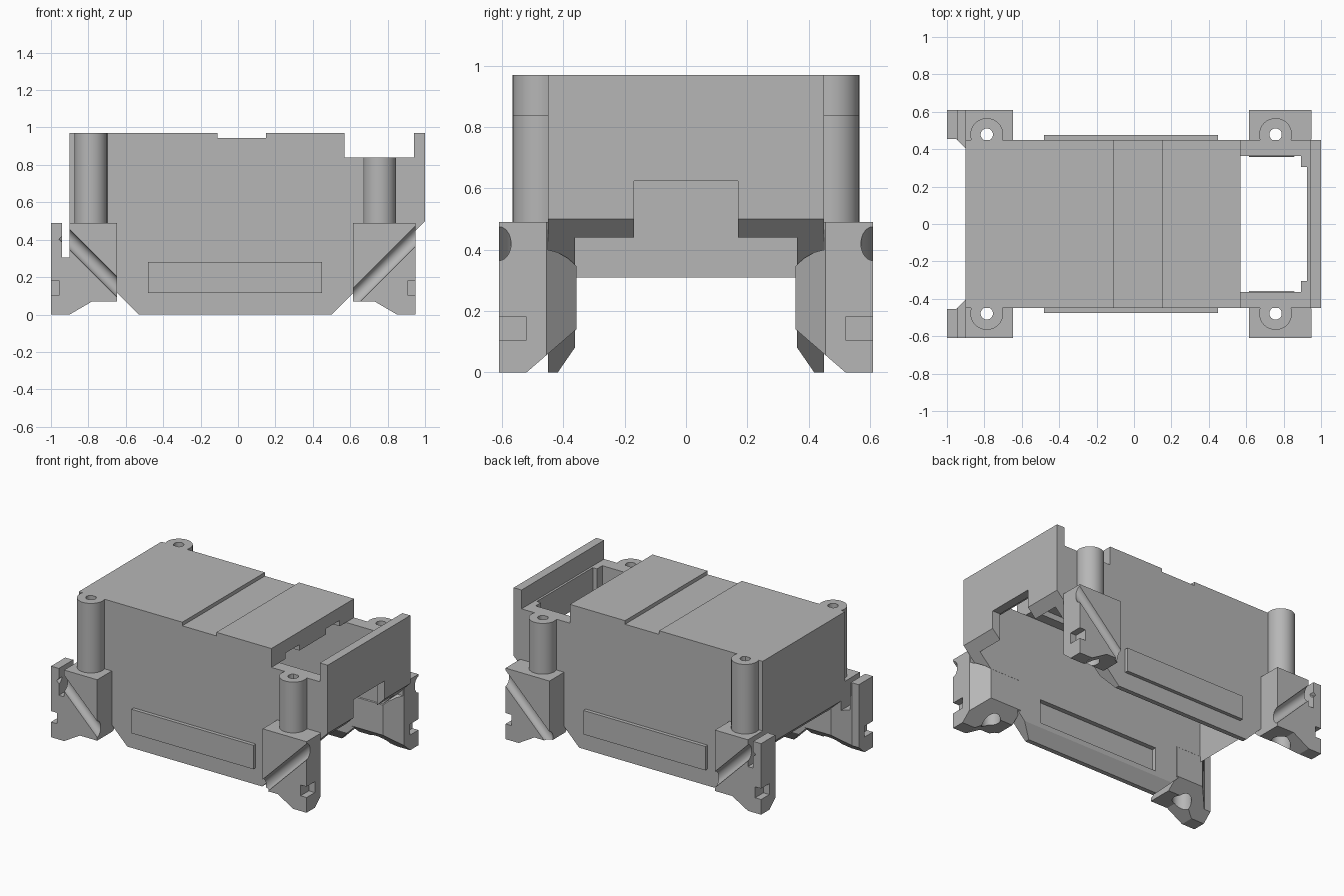
import bpy, bmesh, math
from mathutils import Matrix, Vector

cube = bpy.data.objects.get("Cube")
if cube:
    bpy.data.objects.remove(cube, do_unlink=True)

grey = bpy.data.materials.new("plain grey")
grey.use_nodes = True
GREY = (0.47, 0.47, 0.47, 1)
grey.diffuse_color = GREY
grey.node_tree.nodes["Principled BSDF"].inputs["Base Color"].default_value = GREY


def make(name, bm):
    bmesh.ops.recalc_face_normals(bm, faces=bm.faces)
    mesh = bpy.data.meshes.new(name)
    bm.to_mesh(mesh)
    bm.free()
    mesh.materials.append(grey)
    obj = bpy.data.objects.new(name, mesh)
    bpy.context.collection.objects.link(obj)
    return obj


def prism(name, axis, points, a, b):
    """Extrude a 2D outline along an axis from a to b."""
    place = {"X": lambda u, v, t: (t, u, v),
             "Y": lambda u, v, t: (u, t, v),
             "Z": lambda u, v, t: (u, v, t)}[axis]
    bm = bmesh.new()
    face = bm.faces.new([bm.verts.new(place(u, v, a)) for u, v in points])
    new = bmesh.ops.extrude_face_region(bm, geom=[face])["geom"]
    shift = Vector(place(0, 0, b - a))
    bmesh.ops.translate(bm, vec=shift, verts=[g for g in new if isinstance(g, bmesh.types.BMVert)])
    return make(name, bm)


def box(name, x0, x1, y0, y1, z0, z1):
    return prism(name, "Z", [(x0, y0), (x1, y0), (x1, y1), (x0, y1)], z0, z1)


def rod(name, p, q, radius):
    p, q = Vector(p), Vector(q)
    turn = (q - p).to_track_quat("Z", "Y").to_matrix().to_4x4()
    bm = bmesh.new()
    bmesh.ops.create_cone(bm, cap_ends=True, segments=32, radius1=radius, radius2=radius,
                          depth=(q - p).length, matrix=Matrix.Translation((p + q) / 2) @ turn)
    return make(name, bm)


def finish(obj, cutters=(), mirror=False):
    """Cut the part, mirror it front to back if asked, and shade it."""
    for c in cutters:
        m = obj.modifiers.new("cut", "BOOLEAN")
        m.operation, m.solver, m.object = "DIFFERENCE", "EXACT", c
        c.hide_render = True
    if mirror:
        m = obj.modifiers.new("mirror", "MIRROR")
        m.use_axis = (False, True, False)
        m.use_mirror_merge = False
    bpy.context.view_layer.update()
    done = bpy.data.meshes.new_from_object(obj.evaluated_get(bpy.context.evaluated_depsgraph_get()))
    obj.modifiers.clear()
    obj.data = done
    for c in cutters:
        bpy.data.objects.remove(c, do_unlink=True)
    bpy.ops.object.select_all(action="DESELECT")
    obj.select_set(True)
    bpy.context.view_layer.objects.active = obj
    bpy.ops.object.shade_smooth_by_angle(angle=math.radians(30))


# Hollow body with sloped ends, a stepped top and an open bottom
INNER = 0.363
body = prism("body_shell", "Y", [
    (-0.53, 0), (-0.9, 0.37), (-0.9, 0.97), (-0.11, 0.97), (-0.11, 0.945),
    (0.15, 0.945), (0.15, 0.97), (0.57, 0.97), (0.57, 0.84), (0.94, 0.84),
    (0.94, 0.97), (1, 0.97), (1, 0.5), (0.5, 0)], -0.45, 0.45)
cuts = [
    prism("cavity", "Y", [(-0.84, -0.1), (-0.84, 0.84), (0.57, 0.84), (0.57, 0.9), (0.893, 0.9),
                          (0.893, 0.63), (0.94, 0.63), (0.94, -0.1)], -INNER, INNER),
    box("end_slot", 0.8, 0.925, -0.305, 0.305, 0.5, 0.9),
    box("end_notch", 0.88, 1.1, -0.17, 0.17, 0.3, 0.625),
]
for s in (-1, 1):
    cuts.append(box("lid_channel", 0.3, 0.6, s * 0.22 - 0.075, s * 0.22 + 0.075, 0.8, 0.88))
    cuts.append(box("inner_recess", -0.48, 0.45, s * 0.375 - 0.02, s * 0.375 + 0.02, 0.115, 0.28))
    cuts.append(prism("bottom_bevel", "X", [(s * 0.3, 0.08), (s * INNER, 0.08),
                                            (s * 0.425, -0.01), (s * 0.3, -0.01)], -1, 1))
finish(body, cuts)

# Raised side panels
finish(box("side_panel", -0.48, 0.45, 0.449, 0.475, 0.115, 0.28), mirror=True)


# Corner brackets with screw posts; s is the end of the body they belong to
def corner(name, s, outer, inner, post_x, post_top, drop):
    py = 0.478
    bracket = prism(name + "_bracket", "Y", [(s * x, z) for x, z in (
        (outer, 0), (outer, 0.49), (inner, 0.49), (inner, 0.07),
        (outer - 0.22, 0.07), (outer - 0.1, 0))], 0.358, 0.61)
    reach = 0.93 if outer > 0.96 else 1.1
    g = lambda x: (s * x, 0.61, x - drop)
    cuts = [
        # rounded inner shoulder
        prism("shoulder", "X", [(0.3, 0.6), (0.45, 0.6), (0.45, 0.4), (0.42, 0.392),
                                (0.385, 0.372), (0.35, 0.34), (0.3, 0.34)], -1.1, 1.1),
        # sloped underside
        prism("underside", "X", [(0.3, -0.1), (0.3, 0.19), (0.358, 0.14),
                                 (0.52, 0), (0.52, -0.1)], -1.1, 1.1),
        # angled inner corner
        prism("inner_corner", "Z", [(s * x, y) for x, y in (
            (1.1, 0.3), (1.1, 0.455), (0.95, 0.455), (0.855, 0.358), (0.855, 0.3))], -0.1, 0.6),
        # diagonal groove, locating notch and screw hole
        rod("groove", g(0.5), g(reach), 0.039),
        box("notch", s * (outer - 0.045), s * (outer + 0.1), 0.52, 0.7, 0.105, 0.18),
        rod("screw_hole", (s * post_x, py, -0.1), (s * post_x, py, 0.6), 0.033),
        rod("counterbore", (s * post_x, py, -0.1), (s * post_x, py, 0.16), 0.06),
    ]
    if outer > 0.96:
        cuts.append(box("slot", s * 0.94, s * 0.9, 0.3, 0.7, 0.305, 0.6))
    finish(bracket, cuts, mirror=True)

    post = rod(name + "_post", (s * post_x, py, 0.485), (s * post_x, py, post_top), 0.088)
    finish(post, [rod("post_hole", (s * post_x, py, 0.4), (s * post_x, py, 1.1), 0.033),
                  box("post_flat", s * post_x - 0.2, s * post_x + 0.2, 0.3, 0.446, 0.4, 1.1)],
           mirror=True)


corner("right", -1, 1.0, 0.648, 0.787, 0.97, 0.5)
corner("left", 1, 0.95, 0.615, 0.757, 0.84, 0.53)
